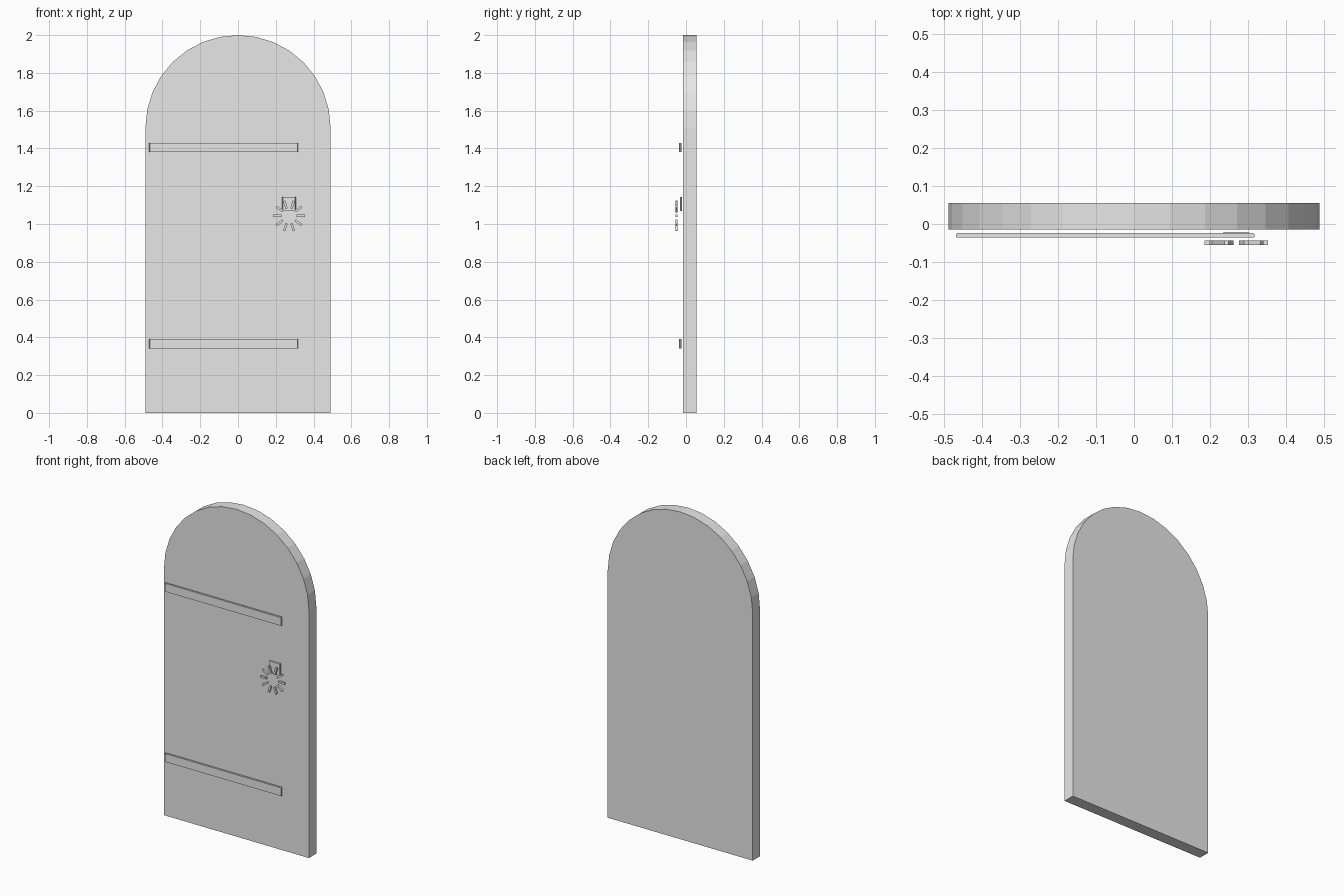
import bpy
import bmesh
from math import cos, sin, pi
from mathutils import Matrix

cube = bpy.data.objects.get("Cube")
if cube:
    bpy.data.objects.remove(cube, do_unlink=True)

GREY = (0.8, 0.8, 0.8, 1)
grey = bpy.data.materials.new("plain_grey")
grey.use_nodes = True
grey.diffuse_color = GREY
grey.node_tree.nodes["Principled BSDF"].inputs["Base Color"].default_value = GREY


def finish(bm, name):
    bmesh.ops.recalc_face_normals(bm, faces=bm.faces)
    mesh = bpy.data.meshes.new(name)
    bm.to_mesh(mesh)
    bm.free()
    mesh.materials.append(grey)
    obj = bpy.data.objects.new(name, mesh)
    bpy.context.collection.objects.link(obj)
    return obj


def box(name, x, y, z, chamfer=0.0):
    """Box between (min, max) pairs, optionally chamfered on its upright edges."""
    bm = bmesh.new()
    spans = (x, y, z)
    centre = [(a + b) / 2 for a, b in spans]
    size = [b - a for a, b in spans]
    bmesh.ops.create_cube(bm, size=1, matrix=Matrix.Translation(centre) @ Matrix.Diagonal((*size, 1)))
    if chamfer:
        upright = [e for e in bm.edges if abs(e.verts[0].co.z - e.verts[1].co.z) > size[2] / 2]
        bmesh.ops.bevel(bm, geom=upright, offset=chamfer, segments=1, affect='EDGES')
    return finish(bm, name)


# Door slab with a faceted round top
RADIUS, SPRING, SEGMENTS = 0.49, 1.51, 16
FRONT, BACK = -0.015, 0.056
outline = [(-RADIUS, 0), (RADIUS, 0)]
for i in range(SEGMENTS + 1):
    a = pi * i / SEGMENTS
    outline.append((RADIUS * cos(a), SPRING + (2 - SPRING) * sin(a)))
bm = bmesh.new()
face = bm.faces.new([bm.verts.new((x, FRONT, z)) for x, z in outline])
extruded = bmesh.ops.extrude_face_region(bm, geom=[face], use_keep_orig=True)
moved = [v for v in extruded["geom"] if isinstance(v, bmesh.types.BMVert)]
bmesh.ops.translate(bm, verts=moved, vec=(0, BACK - FRONT, 0))
finish(bm, "door_slab")

# Long hinge straps
for name, z in (("lower_hinge_strap", 0.34), ("upper_hinge_strap", 1.38)):
    box(name, (-0.47, 0.318), (-0.036, -0.024), (z, z + 0.05), 0.003)

# Knocker plate
box("knocker_plate", (0.234, 0.306), (-0.033, -0.021), (1.07, 1.142), 0.003)

# Ring of separate radial bars
bm = bmesh.new()
BARS = 10
for i in range(BARS):
    place = (Matrix.Translation((0.27, -0.05, 1.043))
             @ Matrix.Rotation(2 * pi * i / BARS, 4, 'Y')
             @ Matrix.Translation((0.062, 0, 0))
             @ Matrix.Diagonal((0.043, 0.012, 0.012, 1)))
    bmesh.ops.create_cube(bm, size=1, matrix=place)
finish(bm, "knocker_ring_bars")
